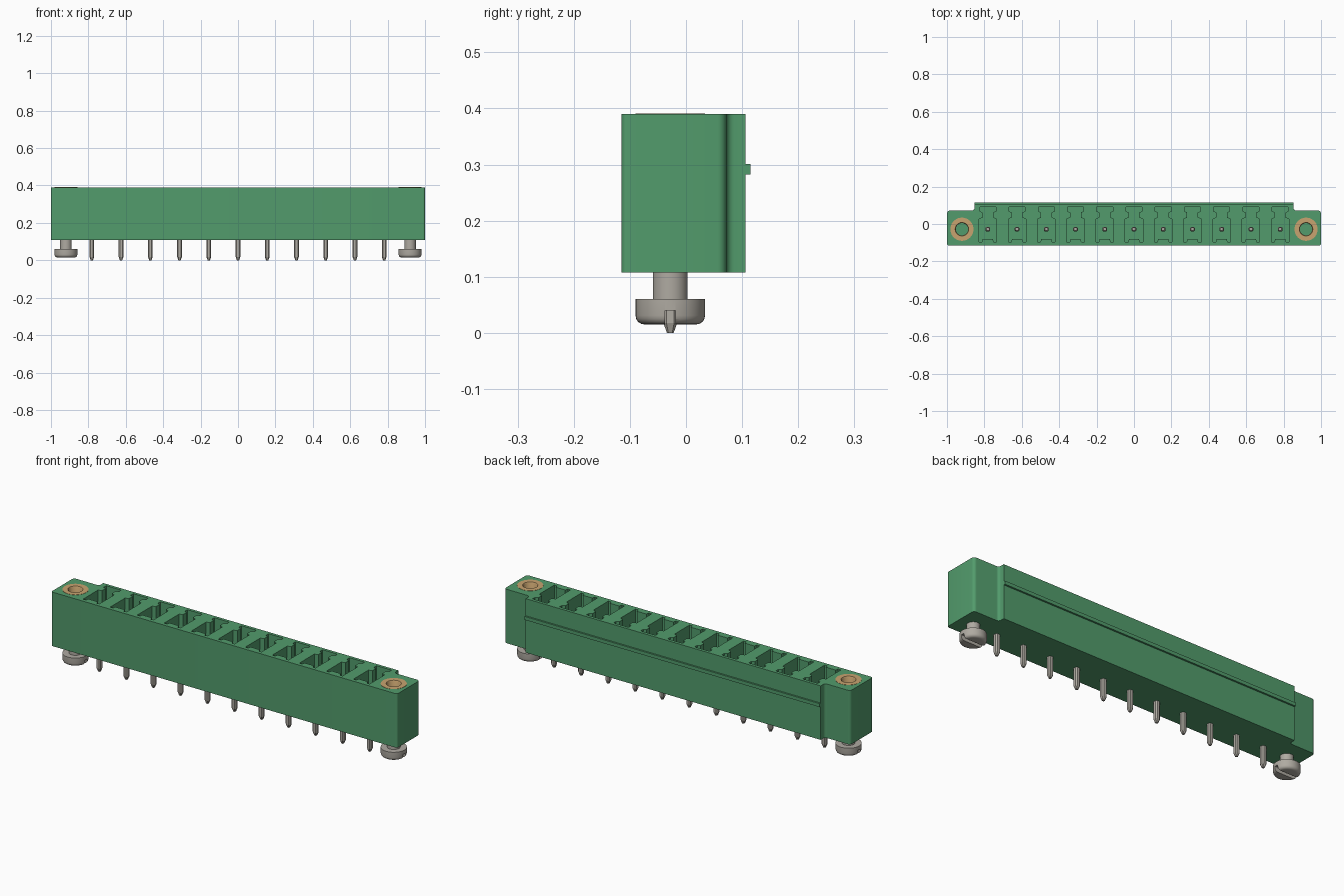
import bpy, bmesh, math
from mathutils import Matrix, Vector

cube = bpy.data.objects.get("Cube")
if cube:
    bpy.data.objects.remove(cube, do_unlink=True)


def material(name, rgb):
    m = bpy.data.materials.new(name)
    m.use_nodes = True
    m.diffuse_color = (*rgb, 1)
    m.node_tree.nodes["Principled BSDF"].inputs["Base Color"].default_value = (*rgb, 1)
    return m


GREEN = material("green plastic", (0.085, 0.33, 0.15))
METAL = material("grey metal", (0.43, 0.405, 0.36))
BRASS = material("tan brass", (0.58, 0.37, 0.16))

Y0 = -0.028                    # centre line of pins and screws
TOP, BOTTOM = 0.39, 0.108      # housing height range
SCREW_X = 0.92
PIN_COUNT, PITCH = 11, 0.1563
PIN_XS = [(i - (PIN_COUNT - 1) / 2) * PITCH for i in range(PIN_COUNT)]


def finish(name, bm, mat):
    bmesh.ops.recalc_face_normals(bm, faces=bm.faces)
    me = bpy.data.meshes.new(name)
    bm.to_mesh(me)
    bm.free()
    ob = bpy.data.objects.new(name, me)
    bpy.context.collection.objects.link(ob)
    if mat:
        me.materials.append(mat)
    return ob


def prism(bm, pts, z0, z1):
    """Extrude a flat outline from z0 to z1."""
    face = bm.faces.new([bm.verts.new((x, y, z0)) for x, y in pts])
    new = bmesh.ops.extrude_face_region(bm, geom=[face])["geom"]
    bmesh.ops.translate(bm, vec=(0, 0, z1 - z0),
                        verts=[v for v in new if isinstance(v, bmesh.types.BMVert)])


def rounded(corners, steps=6):
    """Outline from (x, y, radius) right-angled corners, convex or concave."""
    out = []
    for i, (x, y, r) in enumerate(corners):
        p = Vector((x, y))
        if r == 0:
            out.append((x, y))
            continue
        a = (Vector(corners[i - 1][:2]) - p).normalized() * r
        b = (Vector(corners[(i + 1) % len(corners)][:2]) - p).normalized() * r
        for k in range(steps + 1):
            t = k / steps * math.pi / 2
            out.append(tuple(p + a * (1 - math.sin(t)) + b * (1 - math.cos(t))))
    return out


def lathe(bm, profile, x, closed, steps=40):
    """Spin an (r, z) profile about the vertical axis at x."""
    vs = [bm.verts.new((x + r, Y0, z)) for r, z in profile]
    es = [bm.edges.new(p) for p in zip(vs, vs[1:])]
    if closed:
        es.append(bm.edges.new((vs[-1], vs[0])))
    bmesh.ops.spin(bm, geom=vs + es, cent=(x, Y0, 0), axis=(0, 0, 1),
                   angle=2 * math.pi, steps=steps, use_merge=True)
    bmesh.ops.remove_doubles(bm, verts=bm.verts, dist=1e-5)


def box(bm, size, loc):
    bmesh.ops.create_cube(bm, size=1, matrix=Matrix.Translation(loc) @ Matrix.Diagonal((*size, 1)))


def cut(ob, bm):
    """Subtract a cutter from an object and discard the cutter."""
    cutter = finish("cutter", bm, None)
    cutter.hide_render = True
    mod = ob.modifiers.new("cut", "BOOLEAN")
    mod.operation, mod.solver, mod.object = "DIFFERENCE", "EXACT", cutter
    bpy.context.view_layer.objects.active = ob
    bpy.ops.object.modifier_apply(modifier=mod.name)
    bpy.data.objects.remove(cutter, do_unlink=True)


def smooth(ob):
    bpy.ops.object.select_all(action="DESELECT")
    ob.select_set(True)
    bpy.context.view_layer.objects.active = ob
    bpy.ops.object.shade_smooth_by_angle(angle=math.radians(32))


# Housing: long block with lower ears at both ends
right_half = [(1, -0.115, 0.01), (1, 0.072, 0.016), (0.853, 0.072, 0.014), (0.853, 0.106, 0)]
left_half = [(-x, y, r) for x, y, r in reversed(right_half)]
bm = bmesh.new()
prism(bm, rounded(right_half + left_half), BOTTOM, TOP)
housing = finish("housing", bm, GREEN)

# Plug cavities and bushing holes
half = [(0.027, -0.08), (0.031, -0.096), (0.047, -0.096), (0.047, 0.027), (0.028, 0.034),
        (0.028, 0.062), (0.043, 0.068), (0.043, 0.09)]
outline = half + [(-x, y) for x, y in reversed(half)]
bm = bmesh.new()
for px in PIN_XS:
    prism(bm, [(px + x, y) for x, y in outline], 0.16, TOP + 0.05)
for s in (-1, 1):
    ring = [(s * SCREW_X + 0.062 * math.cos(a * math.pi / 20),
             Y0 + 0.062 * math.sin(a * math.pi / 20)) for a in range(40)]
    prism(bm, ring, 0.22, TOP + 0.05)
cut(housing, bm)
smooth(housing)

# Latch rib along the back
bm = bmesh.new()
box(bm, (1.706, 0.012, 0.018), (0, 0.109, 0.2915))
finish("latch_rib", bm, GREEN)

# Contact pins with chamfered corners and tapered tips
for i, px in enumerate(PIN_XS):
    bm = bmesh.new()
    rings = []
    for z, h in ((0, 0.006), (0.018, 0.0125), (0.29, 0.0125), (0.305, 0.008)):
        c = h * 0.55
        pts = [(h, -c), (h, c), (c, h), (-c, h), (-h, c), (-h, -c), (-c, -h), (c, -h)]
        rings.append([bm.verts.new((px + x, Y0 + y, z)) for x, y in pts])
    for a, b in zip(rings, rings[1:]):
        for k in range(8):
            bm.faces.new((a[k], a[(k + 1) % 8], b[(k + 1) % 8], b[k]))
    bm.faces.new(rings[0])
    bm.faces.new(rings[-1])
    finish(f"contact_pin_{i + 1}", bm, METAL)

for side, s in (("left", 1), ("right", -1)):
    x = s * SCREW_X
    # Threaded bushing, flush with the top
    bm = bmesh.new()
    lathe(bm, [(0.033, 0.221), (0.062, 0.221), (0.062, TOP + 0.001), (0.036, TOP + 0.001),
               (0.033, TOP - 0.004)], x, True)
    smooth(finish(f"{side}_bushing", bm, BRASS))

    # Slotted mounting screw
    bm = bmesh.new()
    lathe(bm, [(0, 0.015), (0.046, 0.015), (0.052, 0.0162), (0.0575, 0.0195), (0.0608, 0.025),
               (0.062, 0.031), (0.062, 0.06), (0.031, 0.06), (0.031, 0.115), (0, 0.115)], x, False)
    screw = finish(f"{side}_screw", bm, METAL)
    bm = bmesh.new()
    box(bm, (0.2, 0.019, 0.04), (x, Y0, 0.02))
    cut(screw, bm)
    smooth(screw)
